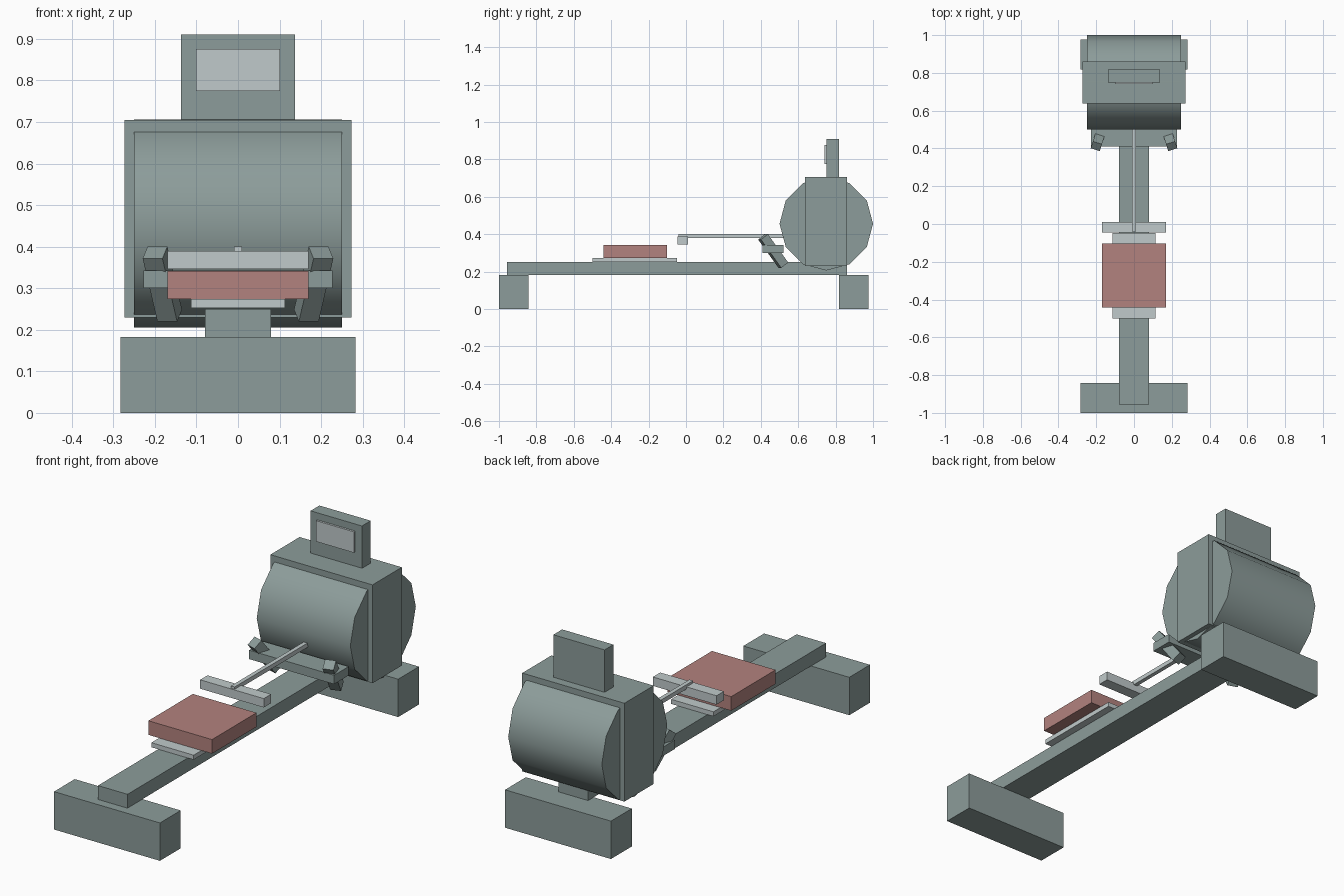
import bpy, math
from mathutils import Euler

if "Cube" in bpy.data.objects:
    bpy.data.objects.remove(bpy.data.objects["Cube"])


def material(name, rgb):
    m = bpy.data.materials.new(name)
    m.diffuse_color = (*rgb, 1)
    m.use_nodes = True
    m.node_tree.nodes["Principled BSDF"].inputs["Base Color"].default_value = m.diffuse_color
    return m


GREY = material("grey_green", (0.265, 0.335, 0.325))
LIGHT = material("light_grey", (0.53, 0.59, 0.595))
RED = material("dusty_red", (0.45, 0.225, 0.21))


def box(name, lo, hi, mat, rot=(0, 0, 0)):
    """Box between two corners, optionally turned about its centre."""
    bpy.ops.mesh.primitive_cube_add(size=1, location=[(a + b) / 2 for a, b in zip(lo, hi)])
    ob = bpy.context.object
    ob.name = name
    for v in ob.data.vertices:
        v.co = [c * (b - a) for c, a, b in zip(v.co, lo, hi)]
    ob.rotation_euler = Euler(rot, 'XYZ')
    ob.data.materials.append(mat)
    return ob


# Base: two cross feet and the long rail
box("rear_foot", (-0.283, -1.0, 0), (0.283, -0.842, 0.183), GREY)
box("front_foot", (-0.283, 0.818, 0), (0.283, 0.977, 0.183), GREY)
box("rail", (-0.079, -0.956, 0.183), (0.079, 0.86, 0.25), GREY)

# Sliding seat
box("seat_carriage", (-0.113, -0.5, 0.252), (0.113, -0.048, 0.274), LIGHT)
box("seat", (-0.17, -0.441, 0.274), (0.17, -0.102, 0.342), RED)

# Flywheel drum: 12-sided, smooth around, flat caps
bpy.ops.mesh.primitive_cylinder_add(vertices=12, radius=0.25, depth=0.5,
                                    location=(0, 0.75, 0.456), rotation=(0, math.pi / 2, 0))
drum = bpy.context.object
drum.name = "flywheel_drum"
drum.data.materials.append(GREY)
bpy.ops.object.shade_smooth_by_angle(angle=math.radians(40))

# Housing and monitor
box("housing", (-0.273, 0.637, 0.23), (0.273, 0.86, 0.705), GREY)
box("monitor", (-0.137, 0.75, 0.70), (0.137, 0.817, 0.91), GREY)
box("screen", (-0.101, 0.74, 0.775), (0.101, 0.752, 0.876), LIGHT)

# Pull handle and its chain
box("handle", (-0.17, -0.046, 0.346), (0.17, 0.01, 0.389), LIGHT)
box("chain", (-0.01, -0.04, 0.379), (0.01, 0.53, 0.4), LIGHT)

# Foot rest bar and two tilted, splayed foot pads
box("foot_bar", (-0.227, 0.409, 0.3), (0.227, 0.52, 0.343), GREY)
for side, name in ((-1, "left_foot_pad"), (1, "right_foot_pad")):
    x, y, z = side * 0.182, 0.466, 0.31
    box(name, (x - 0.025, y - 0.095, z - 0.024), (x + 0.025, y + 0.095, z + 0.024), GREY,
        (math.radians(-53), 0, side * math.radians(18)))
